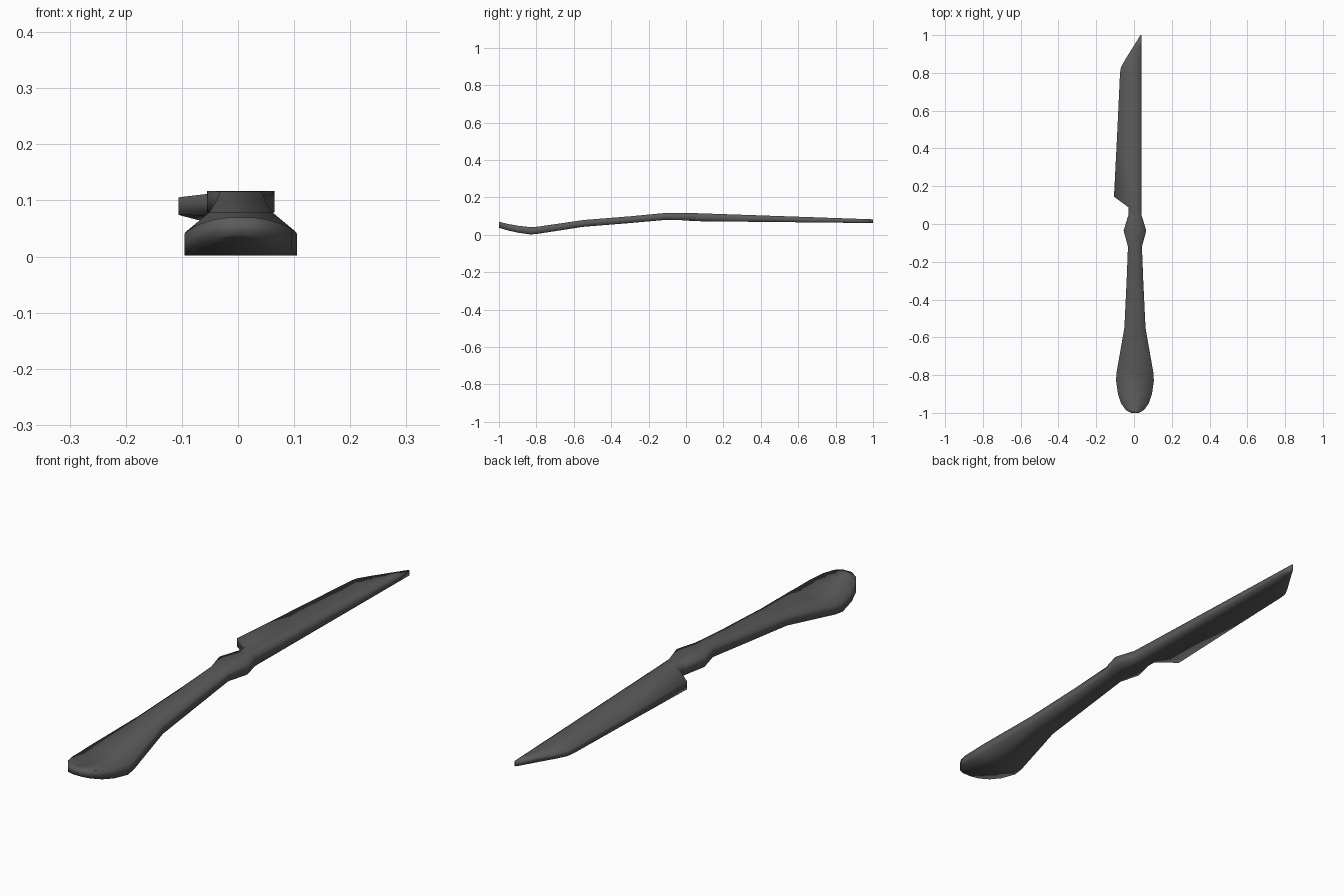
import bpy
import bmesh

cube = bpy.data.objects.get("Cube")
if cube:
    bpy.data.objects.remove(cube, do_unlink=True)

steel = bpy.data.materials.new("dark grey steel")
steel.use_nodes = True
colour = (0.105, 0.105, 0.105, 1)
steel.diffuse_color = colour
steel.node_tree.nodes["Principled BSDF"].inputs["Base Color"].default_value = colour


def loft(name, rings, cap_start, cap_end):
    """Skin a list of closed cross-sections running along y."""
    bm = bmesh.new()
    loops = [[bm.verts.new(p) for p in ring] for ring in rings]
    n = len(loops[0])
    for a, b in zip(loops, loops[1:]):
        for i in range(n):
            j = (i + 1) % n
            bm.faces.new((a[i], a[j], b[j], b[i]))
    if cap_start:
        bm.faces.new(loops[0])
    if cap_end:
        bm.faces.new(loops[-1])
    bmesh.ops.recalc_face_normals(bm, faces=bm.faces)
    mesh = bpy.data.meshes.new(name)
    bm.to_mesh(mesh)
    bm.free()
    mesh.materials.append(steel)
    for face in mesh.polygons:
        face.use_smooth = True
    obj = bpy.data.objects.new(name, mesh)
    bpy.context.collection.objects.link(obj)
    return obj


def section(y, left, mid, right, low, high, drop=0.0):
    """Slab section: flat top, upright sides, thinner left edge by drop."""
    return [(right, y, high), (mid, y, high), (left, y, high - drop),
            (left, y, low + drop * 0.3), (mid, y, low), (right, y, low)]


# Handle: y, half width, bottom, top; spatula end, slim neck, flared collar
handle = [
    (-1.0, 0.02, 0.038, 0.070), (-0.985, 0.048, 0.033, 0.066),
    (-0.95, 0.073, 0.023, 0.058), (-0.9, 0.09, 0.012, 0.049),
    (-0.83, 0.1, 0.002, 0.041), (-0.79, 0.098, 0.006, 0.044),
    (-0.55, 0.056, 0.043, 0.079), (-0.3, 0.044, 0.063, 0.099),
    (-0.12, 0.037, 0.079, 0.116), (-0.035, 0.06, 0.079, 0.117),
    (0.05, 0.034, 0.073, 0.116),
]
axis = 0.005
loft("handle", [section(y, axis - w, axis, axis + w, low, high)
                for y, w, low, high in handle], True, False)

# Blade: y and cutting-edge x; heel step, long edge, slanted tip
spine = 0.039
outline = [(0.05, -0.029), (0.088, -0.029), (0.145, -0.106), (0.5, -0.088),
           (0.8, -0.074), (0.83, -0.069), (0.87, -0.047), (0.94, -0.003),
           (1.0, 0.034)]
rings = []
for y, edge in outline:
    t = (y - 0.05) / 0.95
    mid = max(0.005, (edge + spine) / 2)
    drop = 0.008 * (1 - t) if edge < -0.04 else 0.0
    rings.append(section(y, edge, mid, spine, 0.073 - 0.01 * t,
                         0.116 - 0.033 * t, drop))
loft("blade", rings, False, True)
